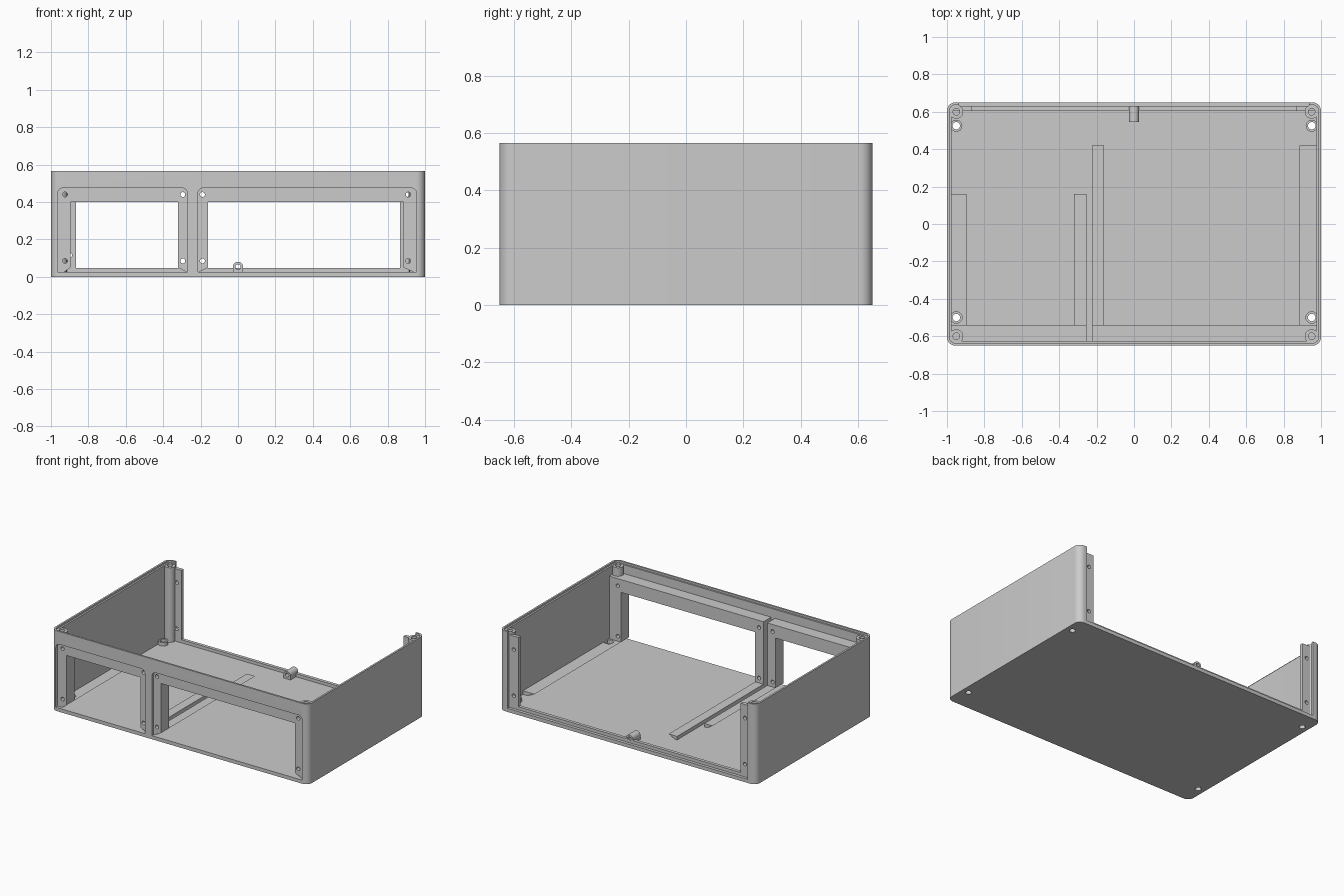
import bpy, bmesh, math
from mathutils import Vector

cube = bpy.data.objects.get("Cube")
if cube:
    bpy.data.objects.remove(cube, do_unlink=True)

# Single plastic colour
plastic = bpy.data.materials.new("grey_plastic")
plastic.use_nodes = True
GREY = (0.6, 0.6, 0.6, 1)
plastic.diffuse_color = GREY
plastic.node_tree.nodes["Principled BSDF"].inputs["Base Color"].default_value = GREY

HEIGHT, FLOOR = 0.565, 0.025


def prism(name, pts, axis, a, b):
    """Extrude a 2D outline along y or z, from a to b."""
    bm = bmesh.new()
    place = (lambda p: (p[0], p[1], a)) if axis == "z" else (lambda p: (p[0], a, p[1]))
    face = bm.faces.new([bm.verts.new(place(p)) for p in pts])
    moved = bmesh.ops.extrude_face_region(bm, geom=[face])["geom"]
    shift = Vector((0, 0, b - a)) if axis == "z" else Vector((0, b - a, 0))
    bmesh.ops.translate(bm, vec=shift, verts=[v for v in moved if isinstance(v, bmesh.types.BMVert)])
    bmesh.ops.recalc_face_normals(bm, faces=bm.faces)
    mesh = bpy.data.meshes.new(name)
    bm.to_mesh(mesh)
    bm.free()
    ob = bpy.data.objects.new(name, mesh)
    bpy.context.collection.objects.link(ob)
    mesh.materials.append(plastic)
    return ob


def arc(cx, cy, r, start, end, n):
    return [(cx + r * math.cos(math.radians(start + (end - start) * i / n)),
             cy + r * math.sin(math.radians(start + (end - start) * i / n))) for i in range(n + 1)]


def circle(cx, cy, r):
    return arc(cx, cy, r, 0, 360, 24)[:-1]


def rect(x0, x1, y0, y1, low=0, high=0):
    """Rectangle with separate corner radii for its lower and upper edge."""
    pts = []
    for x, y, sx, sy, r, s in ((x0, y0, 1, 1, low, 180), (x1, y0, -1, 1, low, 270),
                               (x1, y1, -1, -1, high, 0), (x0, y1, 1, -1, high, 90)):
        pts += arc(x + sx * r, y + sy * r, r, s, s + 90, 8) if r else [(x, y)]
    return pts


def cut(ob, cutters):
    """Subtract each cutter and discard it."""
    bpy.context.view_layer.objects.active = ob
    for c in cutters:
        mod = ob.modifiers.new("cut", "BOOLEAN")
        mod.operation, mod.solver, mod.object = "DIFFERENCE", "EXACT", c
        bpy.ops.object.modifier_apply(modifier=mod.name)
        bpy.data.objects.remove(c, do_unlink=True)


# Tray shell: cavity, rim step, open back, front recesses and screw holes
shell = prism("case_shell", rect(-1, 1, -0.65, 0.65, 0.045, 0.045), "z", 0, HEIGHT)
FEET = [(sx * 0.95, y) for sx in (-1, 1) for y in (-0.5, 0.525)]
cut(shell, [
    prism("cutter", rect(-0.975, 0.975, -0.625, 0.625, 0.025, 0.025), "z", FLOOR, 0.7),
    prism("cutter", rect(-0.987, 0.987, -0.637, 0.637, 0.034, 0.034), "z", 0.552, 0.7),
    prism("cutter", rect(-0.935, 0.935, 0.5, 0.7), "z", FLOOR, 0.7),
    prism("cutter", rect(-0.965, -0.27, FLOOR, 0.475, 0, 0.03), "y", -0.7, -0.6),
    prism("cutter", rect(-0.215, 0.955, FLOOR, 0.475, 0, 0.03), "y", -0.7, -0.6),
] + [prism("cutter", circle(x, y, 0.02), "z", -0.1, 0.1) for x, y in FEET])


# Front frames: an arch with undercut feet, and rails that continue the feet
def bay(side, x0, x1, in0, in1, foot0, foot1, rail_end):
    bottom, top, head = 0.02, 0.05, 0.40
    feet_l = [(foot0, bottom), (foot0, FLOOR), (in0, top)]
    feet_r = [(in1, top), (foot1, FLOOR), (foot1, bottom)]
    frame = prism(side + "_front_frame",
                  [(x0, bottom)] + feet_l + [(in0, head), (in1, head)] + feet_r
                  + [(x1, bottom), (x1, 0.49), (x0, 0.49)], "y", -0.63, -0.54)
    hole_x = (in0 - 0.03, in1 + 0.025)
    cut(frame, [prism("cutter", circle(x, z, 0.013), "y", -0.7, -0.5)
                for x in hole_x for z in (0.085, 0.44)])
    rails = [prism(side + "_inner_rail" if side == "right" else side + "_divider_rail",
                   [(x0, bottom)] + feet_l + [(x0, top)], "y", -0.54, rail_end),
             prism(side + "_divider_rail" if side == "right" else side + "_inner_rail",
                   [(x1, bottom), (x1, top)] + feet_r, "y", -0.54, rail_end)]
    # Clearance where the rail beside the wall passes a screw hole
    wall_rail, sx = (rails[0], -1) if side == "right" else (rails[1], 1)
    cut(wall_rail, [prism("cutter", circle(sx * 0.95, -0.5, 0.031), "z", 0, 0.1)])


bay("right", -0.98, -0.255, -0.895, -0.32, -0.93, -0.275, 0.16)
bay("left", -0.225, 0.98, -0.16, 0.885, -0.21, 0.94, 0.42)


def tube(name, x, y, r, hole, z0, z1, depth):
    ob = prism(name, circle(x, y, r), "z", z0, z1)
    cut(ob, [prism("cutter", circle(x, y, hole), "z", z1 - depth, z1 + 0.1)])


# Corner screw bosses, foot rings and back posts, mirrored left and right
for sx, side in ((-1, "right"), (1, "left")):
    tube(side + "_front_boss", sx * 0.95, -0.6, 0.037, 0.018, 0.48, 0.55, 0.05)
    tube(side + "_back_boss", sx * 0.95, 0.6, 0.037, 0.018, 0.02, 0.55, 0.1)
    tube(side + "_foot_ring", sx * 0.95, 0.525, 0.032, 0.02, 0.02, 0.05, 0.1)
    xa, xb = sorted((sx * 0.865, sx * 0.965))
    post = prism(side + "_back_post", rect(xa, xb, 0.605, 0.63), "z", 0.02, 0.535)
    cut(post, [prism("cutter", circle(sx * 0.9, z, 0.013), "y", 0.5, 0.7) for z in (0.115, 0.44)])

# Low lip along the open back
prism("back_lip", rect(-0.866, 0.866, 0.606, 0.629), "z", 0.02, 0.047)

# Arched eyelet on the back lip
eyelet = prism("back_eyelet", [(-0.027, 0.02), (0.027, 0.02)] + arc(0, 0.053, 0.027, 0, 180, 16),
               "y", 0.545, 0.63)
cut(eyelet, [prism("cutter", circle(0, 0.053, 0.014), "y", 0.5, 0.7)])

# Smooth the rounded surfaces, keep edges crisp
bpy.ops.object.select_all(action="DESELECT")
for ob in bpy.context.scene.objects:
    if ob.type == "MESH" and plastic.name in ob.data.materials:
        ob.select_set(True)
        bpy.context.view_layer.objects.active = ob
bpy.ops.object.shade_smooth_by_angle(angle=math.radians(30))
